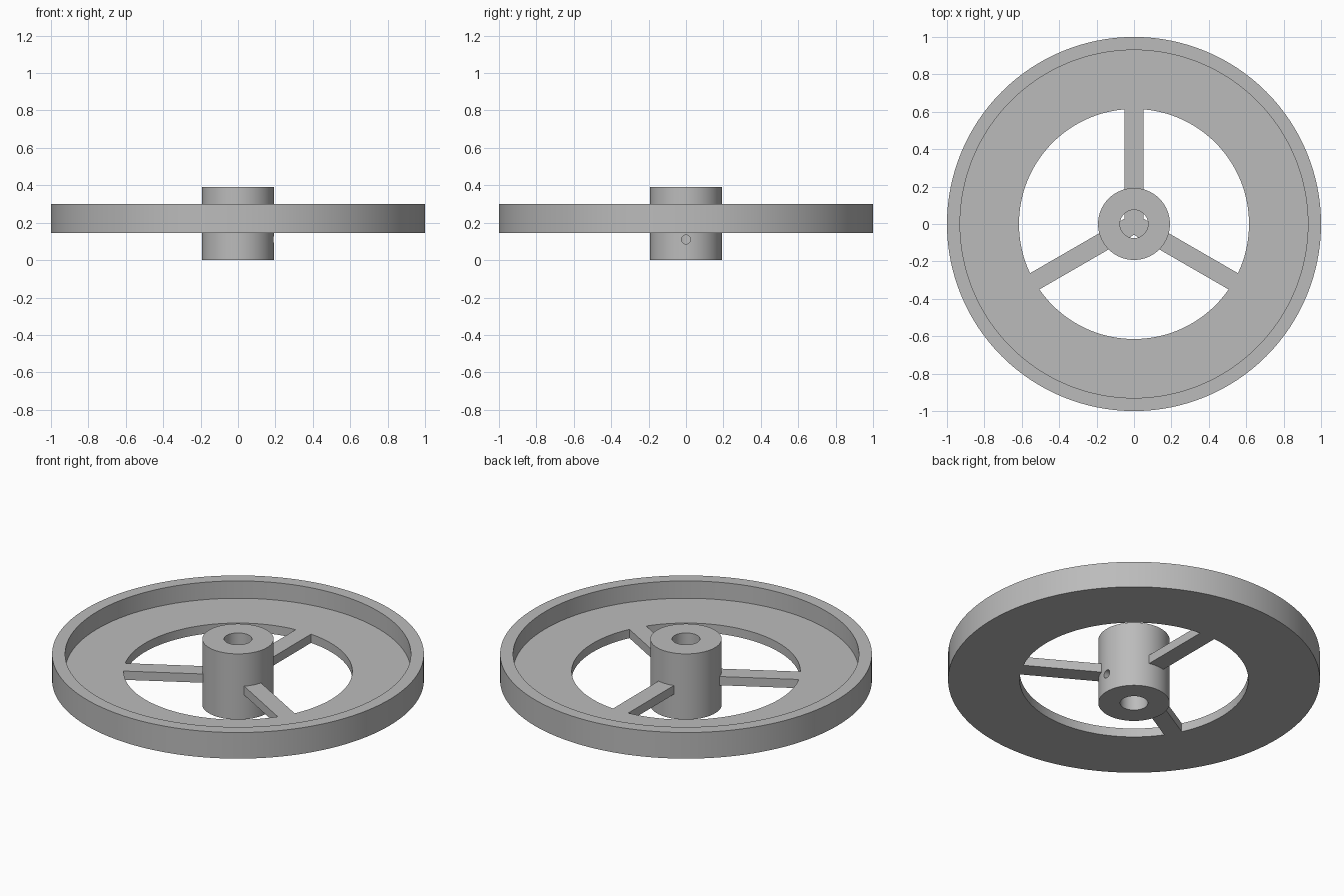
import bpy, bmesh, math
from mathutils import Matrix

cube = bpy.data.objects.get("Cube")
if cube:
    bpy.data.objects.remove(cube, do_unlink=True)

SEGMENTS = 128
WEB_BOTTOM, WEB_TOP, RIM_TOP = 0.145, 0.197, 0.30

grey = bpy.data.materials.new("plain grey")
grey.use_nodes = True
colour = (0.5, 0.5, 0.5, 1)
grey.diffuse_color = colour
grey.node_tree.nodes["Principled BSDF"].inputs["Base Color"].default_value = colour


def finish(name, bm):
    bmesh.ops.recalc_face_normals(bm, faces=bm.faces)
    mesh = bpy.data.meshes.new(name)
    bm.to_mesh(mesh)
    bm.free()
    mesh.materials.append(grey)
    obj = bpy.data.objects.new(name, mesh)
    bpy.context.collection.objects.link(obj)
    return obj


def lathe(name, profile):
    """Spin a closed (radius, z) profile around the z axis."""
    bm = bmesh.new()
    rings = []
    for i in range(SEGMENTS):
        a = math.tau * i / SEGMENTS
        rings.append([bm.verts.new((r * math.cos(a), r * math.sin(a), z)) for r, z in profile])
    n = len(profile)
    for i in range(SEGMENTS):
        a, b = rings[i], rings[(i + 1) % SEGMENTS]
        for j in range(n):
            k = (j + 1) % n
            bm.faces.new((a[j], b[j], b[k], a[k]))
    return finish(name, bm)


def boolean(target, tool, operation):
    """Apply a boolean and remove the tool object."""
    tool.hide_render = True
    mod = target.modifiers.new(operation, "BOOLEAN")
    mod.operation, mod.object, mod.solver = operation, tool, "EXACT"
    bpy.ops.object.select_all(action="DESELECT")
    bpy.context.view_layer.objects.active = target
    target.select_set(True)
    bpy.ops.object.modifier_apply(modifier=mod.name)
    bpy.data.objects.remove(tool, do_unlink=True)


# Dished rim: flat ring with a raised outer lip
wheel = lathe("wheel", [(0.615, WEB_BOTTOM), (1, WEB_BOTTOM), (1, RIM_TOP),
                        (0.93, RIM_TOP), (0.93, WEB_TOP), (0.615, WEB_TOP)])

# Hub sleeve with a through bore
hub = lathe("hub", [(0.075, 0), (0.192, 0), (0.192, 0.39), (0.075, 0.39)])

# Set screw hole through one wall of the hub
bm = bmesh.new()
bmesh.ops.create_cone(bm, cap_ends=True, segments=32, radius1=0.024, radius2=0.024, depth=0.2,
                      matrix=Matrix.Translation((0.14, 0, 0.11)) @ Matrix.Rotation(math.pi / 2, 4, "Y"))
boolean(hub, finish("screw_hole_cutter", bm), "DIFFERENCE")

# Three spokes meeting at the axis, flush with the ring
boolean(wheel, hub, "UNION")
for i in range(3):
    bm = bmesh.new()
    turn = Matrix.Rotation(math.pi / 2 + i * math.tau / 3, 4, "Z")
    place = Matrix.Translation((0.325, 0, (WEB_BOTTOM + WEB_TOP) / 2))
    size = Matrix.Diagonal((0.65, 0.1, WEB_TOP - WEB_BOTTOM, 1))
    bmesh.ops.create_cube(bm, size=1, matrix=turn @ place @ size)
    boolean(wheel, finish("spoke", bm), "UNION")

# Smooth round walls, crisp edges
bpy.ops.object.select_all(action="DESELECT")
wheel.select_set(True)
bpy.context.view_layer.objects.active = wheel
bpy.ops.object.shade_smooth_by_angle(angle=math.radians(30))
